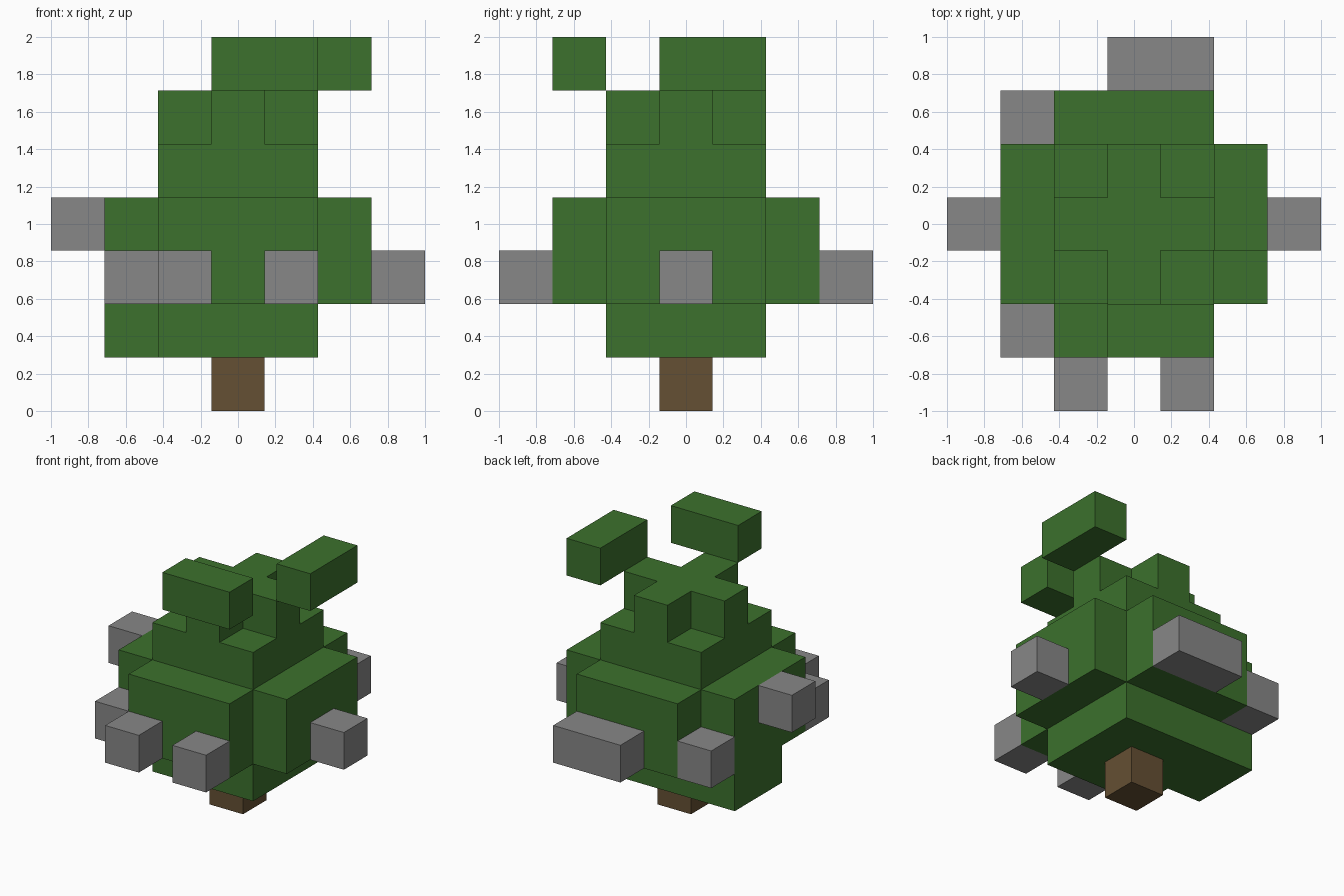
import bpy
import bmesh

U = 2 / 7  # size of one block

if "Cube" in bpy.data.objects:
    bpy.data.objects.remove(bpy.data.objects["Cube"], do_unlink=True)


def material(name, r, g, b):
    m = bpy.data.materials.new(name)
    m.use_nodes = True
    m.diffuse_color = (r, g, b, 1)
    m.node_tree.nodes["Principled BSDF"].inputs["Base Color"].default_value = (r, g, b, 1)
    return m


GREEN = material("leaf green", 0.045, 0.165, 0.026)
GREY = material("ornament grey", 0.242, 0.242, 0.242)
BROWN = material("bark brown", 0.130, 0.080, 0.033)


def prism(name, outline, level, layers, mat):
    """Extrude a plan outline, given in block units, upwards from a level."""
    bm = bmesh.new()
    face = bm.faces.new([bm.verts.new((x * U, y * U, level * U)) for x, y in outline])
    top = bmesh.ops.extrude_face_region(bm, geom=[face])["geom"]
    verts = [v for v in top if isinstance(v, bmesh.types.BMVert)]
    bmesh.ops.translate(bm, verts=verts, vec=(0, 0, layers * U))
    bmesh.ops.recalc_face_normals(bm, faces=bm.faces)
    mesh = bpy.data.meshes.new(name)
    bm.to_mesh(mesh)
    bm.free()
    mesh.materials.append(mat)
    obj = bpy.data.objects.new(name, mesh)
    bpy.context.scene.collection.objects.link(obj)
    return obj


def box(name, x, y, level, mat, nx=1, ny=1, layers=1):
    """Box that starts at block (x, y, level) and spans nx by ny blocks."""
    a, b = x - 0.5, y - 0.5
    return prism(name, [(a, b), (a + nx, b), (a + nx, b + ny), (a, b + ny)], level, layers, mat)


def cross(name, arm, core, level, layers):
    """Square tier with its four corners notched out."""
    quarter = [(arm, -core), (arm, core), (core, core)]
    outline = []
    for _ in range(4):
        outline += quarter
        quarter = [(-y, x) for x, y in quarter]
    return prism(name, outline, level, layers, GREEN)


# Trunk and stacked foliage tiers
box("trunk", 0, 0, 0, BROWN)
box("lower_tier", -1, -1, 1, GREEN, nx=3, ny=3)
box("lower_branch", -2, 0, 1, GREEN, ny=2)
cross("middle_tier", 2.5, 1.5, 2, 2)
box("upper_tier", -1, -1, 4, GREEN, nx=3, ny=3)
cross("crown", 1.5, 0.5, 5, 1)

# Loose leaf blocks floating beside the crown
box("front_leaf_block", 0, -2, 6, GREEN, nx=2)
box("left_leaf_block", 2, 0, 6, GREEN, ny=2)

# Grey ornaments around the middle tier
box("front_right_ornament", -1, -3, 2, GREY)
box("front_left_ornament", 1, -3, 2, GREY)
box("left_ornament", 3, 0, 2, GREY)
box("right_ornament", -3, 0, 3, GREY)
box("front_corner_ornament", -2, -2, 2, GREY)
box("back_corner_ornament", -2, 2, 2, GREY)
box("back_ornament", 0, 3, 2, GREY, nx=2)
